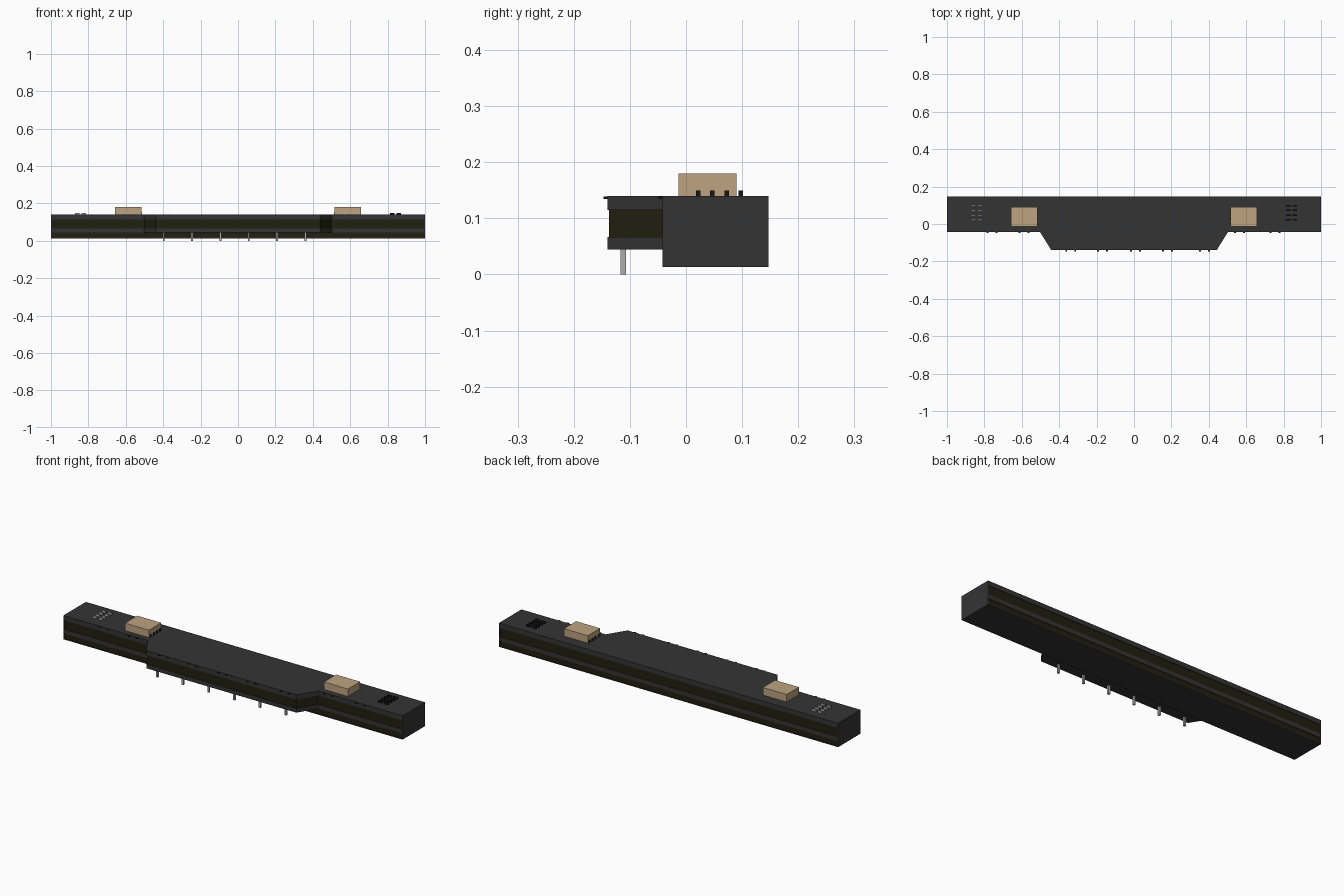
import bpy, bmesh

if "Cube" in bpy.data.objects:
    bpy.data.objects.remove(bpy.data.objects["Cube"])


def material(name, rgb):
    m = bpy.data.materials.new(name)
    m.diffuse_color = (*rgb, 1)
    m.use_nodes = True
    m.node_tree.nodes["Principled BSDF"].inputs["Base Color"].default_value = m.diffuse_color
    return m


GREY = material("charcoal", (0.034, 0.034, 0.035))
OLIVE = material("dark_olive", (0.014, 0.014, 0.005))
TAN = material("tan_plastic", (0.51, 0.37, 0.22))
SILVER = material("silver", (0.42, 0.42, 0.42))
BLACK = material("black", (0.008, 0.008, 0.008))


def finish(name, bm, mats):
    bmesh.ops.recalc_face_normals(bm, faces=bm.faces)
    me = bpy.data.meshes.new(name)
    bm.to_mesh(me)
    bm.free()
    for m in mats:
        me.materials.append(m)
    ob = bpy.data.objects.new(name, me)
    bpy.context.collection.objects.link(ob)
    return ob


def extrude(name, outline, z0, z1, mat):
    bm = bmesh.new()
    f = bm.faces.new([bm.verts.new((x, y, z0)) for x, y in outline])
    top = bmesh.ops.extrude_face_region(bm, geom=[f])["geom"]
    bmesh.ops.translate(bm, vec=(0, 0, z1 - z0),
                        verts=[v for v in top if isinstance(v, bmesh.types.BMVert)])
    return finish(name, bm, [mat])


def boxes(name, spans, mat):
    """One object from several (x0, x1, y0, y1, z0, z1) boxes."""
    bm = bmesh.new()
    for x0, x1, y0, y1, z0, z1 in spans:
        vs = bmesh.ops.create_cube(bm, size=1)["verts"]
        bmesh.ops.scale(bm, vec=(x1 - x0, y1 - y0, z1 - z0), verts=vs)
        bmesh.ops.translate(bm, verts=vs,
                            vec=((x0 + x1) / 2, (y0 + y1) / 2, (z0 + z1) / 2))
    return finish(name, bm, [mat])


def bar_outline(inset):
    e, b, f, t = 1 - inset, 0.147 - inset, -0.042 + inset, -0.14 + inset
    return [(-e, b), (-e, f), (-0.503 + inset, f), (-0.442 + inset, t),
            (0.442 - inset, t), (0.503 - inset, f), (e, f), (e, b)]


# layered housing: two plates with a recessed band between them
extrude("upper_plate", bar_outline(0), 0.115, 0.14, GREY)
extrude("middle_band", bar_outline(0.003), 0.067, 0.115, OLIVE)
extrude("lower_plate", bar_outline(0), 0.045, 0.067, GREY)

# lower band, with a grey floor and grey end caps
boxes("lower_band", [(-0.998, 0.998, -0.039, 0.144, 0.016, 0.045)], OLIVE)
boxes("floor_plate", [(-1, 1, -0.042, 0.147, 0.013, 0.017)], GREY)
for name, x in (("left_end_cap", -1), ("right_end_cap", 0.994)):
    boxes(name, [(x, x + 0.006, -0.042, 0.147, 0.013, 0.14)], GREY)

# row of solder pins below the front section
boxes("solder_pins", [(x - 0.005, x + 0.005, -0.117, -0.107, 0, 0.05)
                      for x in [-0.397 + 0.1515 * i for i in range(6)]], SILVER)

# tan connectors with contacts on their inner sides
for side, s in (("left", -1), ("right", 1)):
    xa, xb = sorted((s * 0.516, s * 0.657))
    boxes(side + "_connector", [(xa, xb, -0.013, 0.09, 0.14, 0.18)], TAN)
    ca, cb = sorted((s * 0.513, s * 0.517))
    boxes(side + "_connector_contacts",
          [(ca, cb, y - 0.006, y + 0.006, 0.14, 0.153)
           for y in (0.0, 0.026, 0.052, 0.078)], BLACK)

    # small header pins near each end
    boxes(side + "_header_pins",
          [(s * x - 0.012, s * x + 0.012, y - 0.004, y + 0.004, 0.14, 0.15)
           for x in (0.824, 0.859) for y in (0.022, 0.047, 0.073, 0.098)],
          SILVER if s < 0 else BLACK)

# tiny clips along the front top edge
front = [-0.362, -0.314, -0.192, -0.144, -0.016, 0.032, 0.155, 0.203, 0.353, 0.401]
ends = [-0.783, -0.735, -0.612, -0.564, 0.54, 0.588, 0.73, 0.778]
boxes("edge_clips",
      [(x - 0.005, x + 0.005, y - 0.007, y + 0.002, 0.135, 0.139)
       for xs, y in ((front, -0.14), (ends, -0.042)) for x in xs], BLACK)
